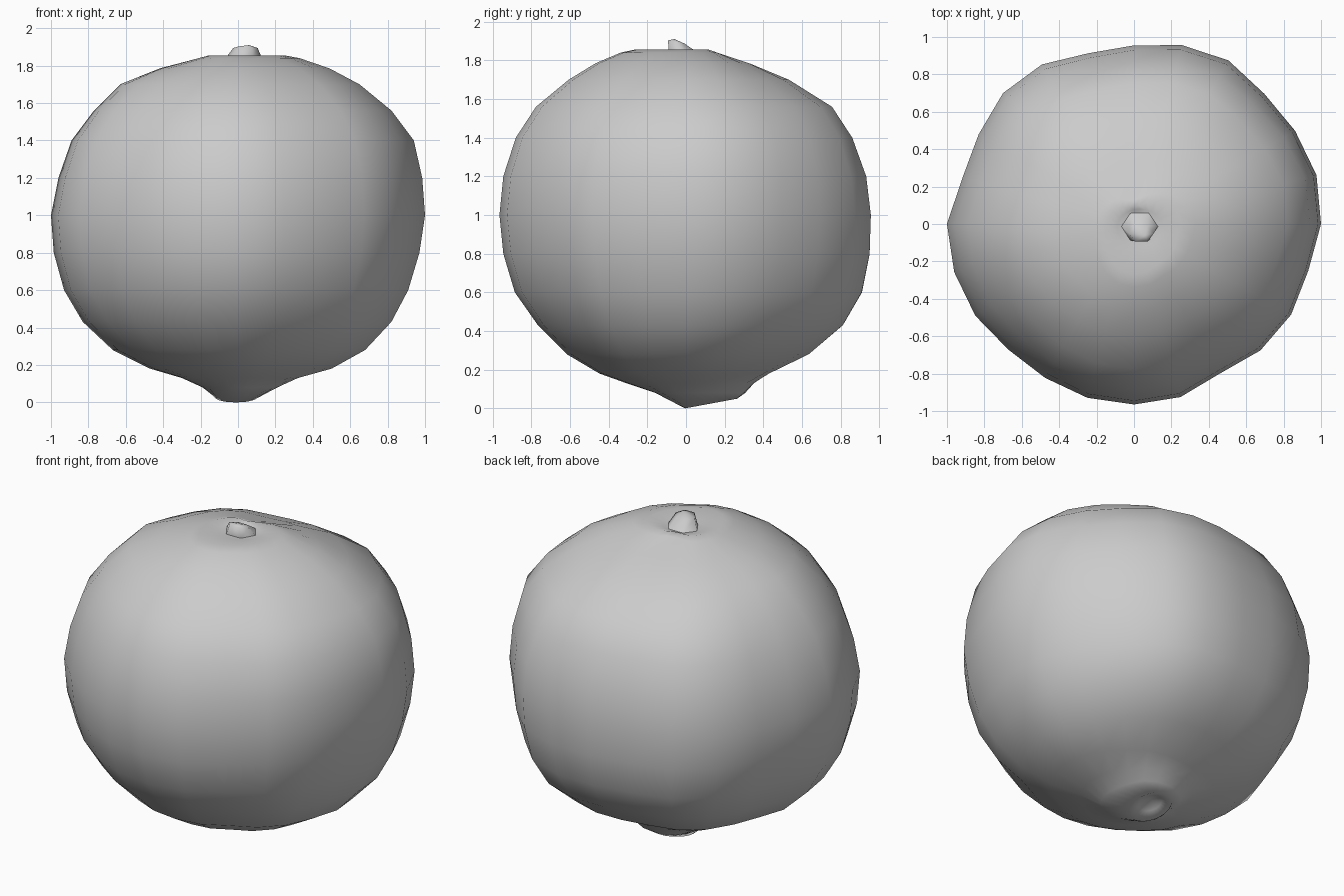
import bpy, bmesh, math

if "Cube" in bpy.data.objects:
    bpy.data.objects.remove(bpy.data.objects["Cube"])

N = 24
ANG = [2 * math.pi * i / N for i in range(N)]

# Plan outline radius every 15 degrees, counter-clockwise from +x
OUTLINE = [1.0, 1.01, .995, .985, 1.01, .99, .955, .945, .985, .99, .959, .95,
           1.0, .995, .98, .95, .95, .962, .965, .958, .922, .956, .97, .965]

# Height, then reach towards +x, +y, -x, -y
PROFILE = [
    (.08, .21, .31, .19, .16), (.13, .32, .355, .30, .31), (.18, .50, .43, .47, .45),
    (.28, .68, .64, .67, .62), (.43, .82, .82, .83, .77), (.60, .91, .92, .93, .89),
    (.80, .97, .96, .985, .95), (1.0, 1.0, .965, 1.0, .97), (1.2, .985, .94, .96, .95),
    (1.4, .94, .865, .89, .885), (1.56, .82, .76, .77, .78), (1.70, .65, .53, .63, .61),
    (1.785, .49, .32, .42, .47), (1.84, .33, .13, .21, .34), (1.855, .25, .09, .15, .27)]
FULL = (1.0, .965, 1.0, .97)


def body_ring(row):
    z, reach = row[0], [r / f for r, f in zip(row[1:], FULL)]
    pts = []
    for a, out in zip(ANG, OUTLINE):
        q = int(a / (math.pi / 2) + 1e-6) % 4
        t = math.sin(a - q * math.pi / 2) ** 2
        k = reach[q] * (1 - t) + reach[(q + 1) % 4] * t
        pts.append((out * k * math.cos(a), out * k * math.sin(a), z))
    return pts


def tilted_ring(cx, cy, rx, ry, z, slope, n=N):
    return [(cx + rx * math.cos(2 * math.pi * i / n), cy + ry * math.sin(2 * math.pi * i / n),
             z + slope * math.sin(2 * math.pi * i / n)) for i in range(n)]


def loft(name, rings, bottom=None, top=None):
    bm = bmesh.new()
    loops = [[bm.verts.new(p) for p in r] for r in rings]
    n = len(loops[0])
    for a, b in zip(loops, loops[1:]):
        for i in range(n):
            j = (i + 1) % n
            bm.faces.new((a[i], a[j], b[j], b[i]))
    for tip, loop in ((bottom, loops[0]), (top, loops[-1])):
        if tip:
            v = bm.verts.new(tip)
            for i in range(n):
                bm.faces.new((loop[i], loop[(i + 1) % n], v))
    bmesh.ops.recalc_face_normals(bm, faces=bm.faces)
    for f in bm.faces:
        f.smooth = True
    me = bpy.data.meshes.new(name)
    bm.to_mesh(me)
    bm.free()
    ob = bpy.data.objects.new(name, me)
    bpy.context.collection.objects.link(ob)
    return ob


# Fruit body: recessed navel underneath, lumpy skin, shallow dip on top
rings = [tilted_ring(-.01, .13, .06, .07, .05, .015),
         tilted_ring(-.01, .13, .11, .135, .025, .025)]
rings += [body_ring(r) for r in PROFILE]
rings.append(tilted_ring(.03, -.02, .12, .10, 1.84, .003))
loft("fruit_body", rings, bottom=(-.01, .13, .08), top=(.03, -.02, 1.835))

# Stem stub leaning to the front
loft("stem_stub", [tilted_ring(.03, -.01, .10, .09, 1.835, 0, 6),
                   tilted_ring(.04, -.05, .065, .05, 1.895, -.01, 6)],
     top=(.06, -.06, 1.91))
